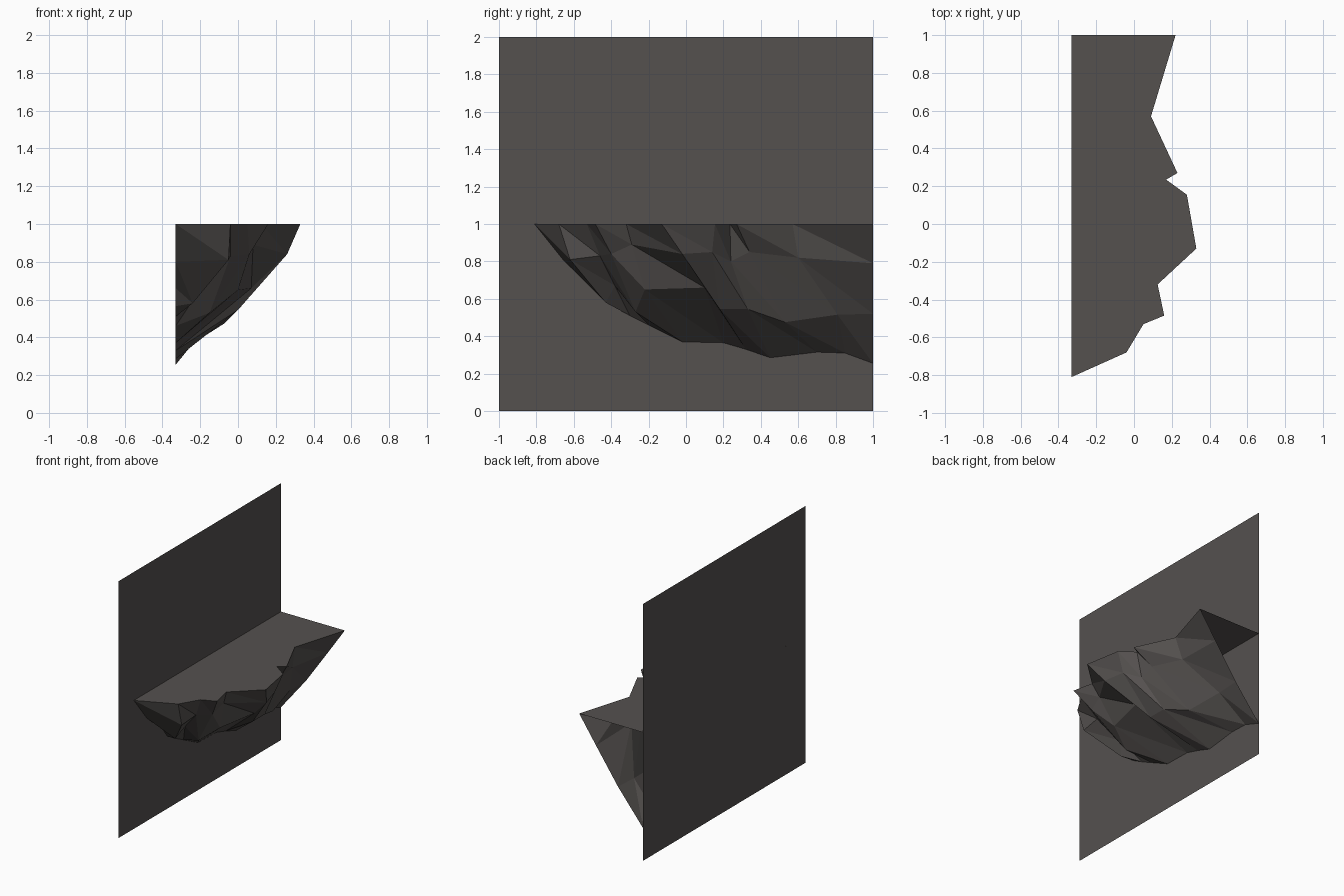
import bpy

if "Cube" in bpy.data.objects:
    bpy.data.objects.remove(bpy.data.objects["Cube"])

stone = bpy.data.materials.new("dark grey stone")
stone.diffuse_color = (0.09, 0.082, 0.078, 1)
stone.use_nodes = True
stone.node_tree.nodes["Principled BSDF"].inputs["Base Color"].default_value = stone.diffuse_color

WALL_X = -0.33
LEDGE_Z = 1.0


def add_mesh(name, verts, faces):
    mesh = bpy.data.meshes.new(name)
    mesh.from_pydata(verts, [], faces)
    mesh.materials.append(stone)
    mesh.update()
    obj = bpy.data.objects.new(name, mesh)
    bpy.context.collection.objects.link(obj)
    return obj


# Cliff wall: one flat sheet facing +x
add_mesh("cliff_wall",
         [(WALL_X, -1, 0), (WALL_X, 1, 0), (WALL_X, 1, 2), (WALL_X, -1, 2)],
         [(0, 1, 2, 3)])

# Ledge contours from the rim down to the wall, front to back
rim = [(-.33, -.81), (-.04, -.68), (.05, -.53), (.16, -.485), (.125, -.32),
       (.33, -.13), (.28, .155), (.17, .235), (.23, .27), (.09, .57), (.22, 1)]
upper = [(-.33, -.65, .8), (-.05, -.62, .81), (-.04, -.46, .83), (.06, -.4, .84),
         (.08, -.29, .89), (.26, -.02, .84), (.22, .14, .85), (.13, .24, .8),
         (.12, .34, .85), (.05, .6, .82), (.075, 1, .79)]
lower = [(-.33, -.47, .66), (-.24, -.43, .58), (-.19, -.38, .67), (-.15, -.27, .53),
         (0, -.22, .65), (.07, .1, .66), (0, .18, .545), (0, .33, .545),
         (-.07, .53, .475), (-.12, .81, .515), (-.114, 1, .52)]
foot = [(-.42, .575), (-.40, .565), (-.3, .51), (-.2, .46), (-.02, .37), (.2, .365),
        (.32, .33), (.45, .285), (.7, .315), (.85, .31), (1, .255)]

contours = [[(x, y, LEDGE_Z) for x, y in rim], upper, lower,
            [(WALL_X, y, z) for y, z in foot]]
n = len(rim)

# Ledge top
top = contours[0] + [(WALL_X, 1, LEDGE_Z)]
add_mesh("ledge_top", top, [tuple(range(len(top)))])

# Rocky underside: contours joined by triangles, open at the back end
faces = []
for r in range(len(contours) - 1):
    for c in range(n - 1):
        a, b = r * n + c, r * n + c + 1
        d, e = a + n, b + n
        faces += [(a, d, e), (a, e, b)]
add_mesh("ledge_underside", [p for row in contours for p in row], faces)
